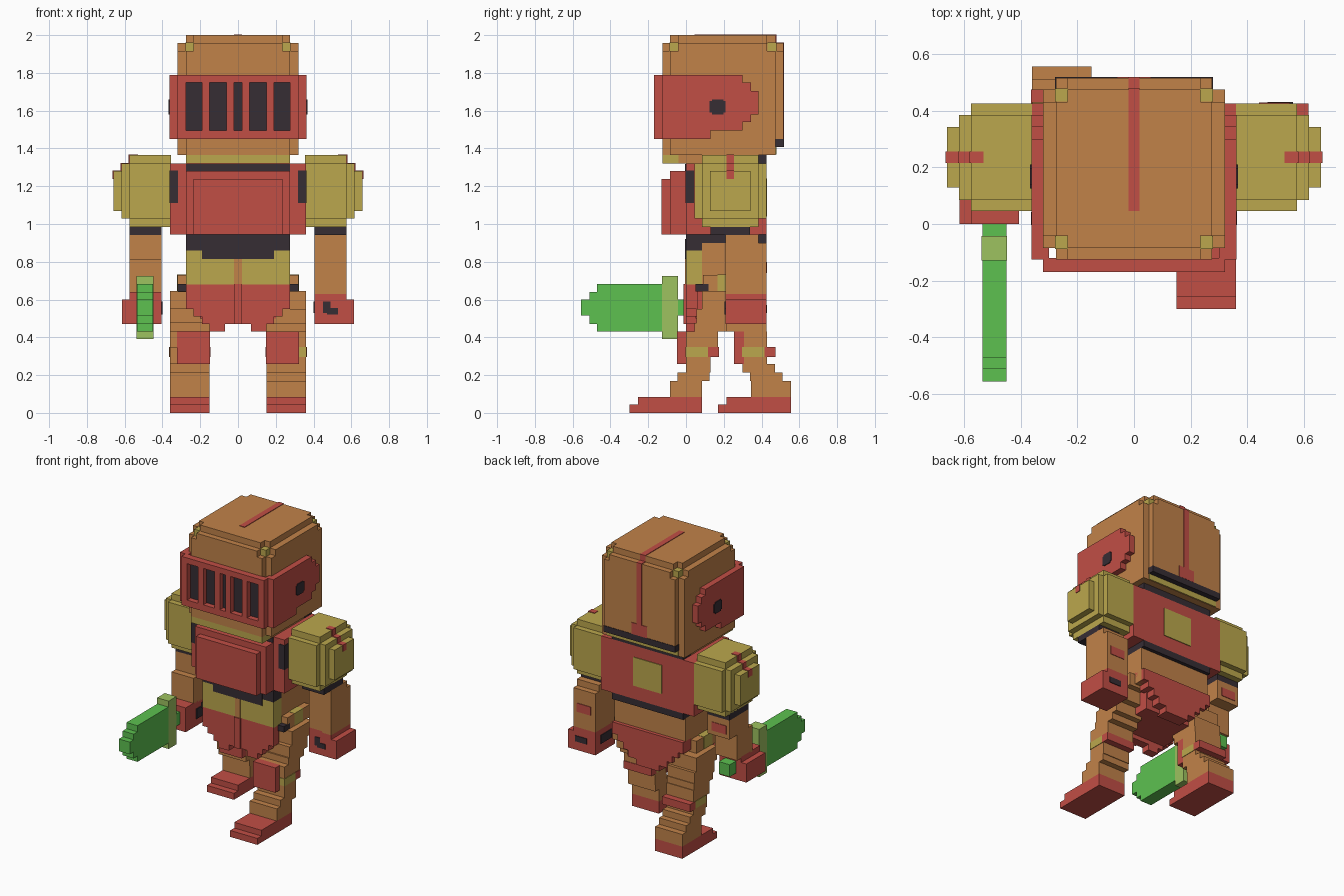
import bpy, bmesh
from mathutils import Matrix, Vector

cube = bpy.data.objects.get("Cube")
if cube:
    bpy.data.objects.remove(cube, do_unlink=True)


def material(name, rgb):
    lin = [((c / 255 + 0.055) / 1.055) ** 2.4 for c in rgb] + [1.0]
    m = bpy.data.materials.new(name)
    m.use_nodes = True
    m.diffuse_color = lin
    m.node_tree.nodes["Principled BSDF"].inputs["Base Color"].default_value = lin
    return m


TAN = material("tan", (193, 130, 73))
GOLD = material("gold", (187, 167, 77))
RED = material("red", (193, 78, 69))
DARK = material("dark", (54, 45, 52))
GREEN = material("green", (93, 193, 80))
LIME = material("lime", (158, 194, 96))


def part(name, mat, boxes, side=1, grow=0.0):
    """One object from boxes (x0, x1, y0, y1, z0, z1); side=-1 mirrors in x."""
    bm = bmesh.new()
    for x0, x1, y0, y1, z0, z1 in boxes:
        if side < 0:
            x0, x1 = -x1, -x0
        size = Vector((x1 - x0, y1 - y0, z1 - z0)) + Vector((2 * grow,) * 3)
        mid = Vector((x0 + x1, y0 + y1, z0 + z1)) / 2
        bmesh.ops.create_cube(bm, size=1, matrix=Matrix.Translation(mid) @ Matrix.Diagonal((*size, 1)))
    mesh = bpy.data.meshes.new(name)
    bm.to_mesh(mesh)
    bm.free()
    mesh.materials.append(mat)
    ob = bpy.data.objects.new(name, mesh)
    bpy.context.collection.objects.link(ob)
    return ob


def stack(x0, x1, rows):
    """Boxes of one x range from rows (z0, z1, y0, y1)."""
    return [(x0, x1, y0, y1, z0, z1) for z0, z1, y0, y1 in rows]


def wide(rows, y0, y1):
    """Boxes centred on x = 0 from rows (half width, z0, z1)."""
    return [(-w, w, y0, y1, z0, z1) for w, z0, z1 in rows]


# Head: core with stepped plates on the sides and top
part("head", TAN, [
    (-.275, .275, -.085, .475, 1.365, 1.957),
    (-.275, .275, -.125, .515, 1.41, 1.915),
    (-.235, .235, -.125, .515, 1.41, 1.957),
    (-.275, .275, -.125, .40, 1.365, 1.42),
    (-.32, .32, -.085, .475, 1.365, 1.915),
    (-.32, .32, -.04, .43, 1.365, 1.957),
    (-.275, .275, -.04, .43, 1.95, 2.0),
    (-.235, .235, -.085, .475, 1.95, 2.0),
    (-.275, .275, -.04, .34, 1.32, 1.37)])
part("head_corners", GOLD, [(x, x + .04, y, y + .04, 1.917, 1.957)
                            for x in (-.275, .235) for y in (-.085, .435)], grow=.003)
part("chin_trim", GOLD, [(-.275, .275, -.125, -.04, 1.32, 1.365),
                         (-.275, .275, .46, .48, 1.367, 1.408)])
part("nape_band", DARK, [(-.278, .278, .46, .518, 1.407, 1.45),
                         (-.275, .275, .34, .425, 1.32, 1.364)])
part("crest_stripe", RED, [(-.02, .02, .045, .475, 1.997, 2.004),
                           (-.02, .02, .47, .518, 1.955, 1.961),
                           (-.02, .02, .473, .479, 1.957, 2.004),
                           (-.02, .02, .512, .519, 1.45, 1.961),
                           (-.06, .06, .512, .519, 1.45, 1.53)])

# Visor: barred front, dark backing, stepped cheek plates
bars = [(-.32, -.275), (-.19, -.15), (-.062, -.022), (.022, .062), (.15, .19), (.275, .32)]
part("visor_front", RED, [(a, b, -.17, -.12, 1.45, 1.79) for a, b in bars] +
     [(-.32, .32, -.17, -.12, 1.45, 1.495), (-.32, .32, -.17, -.12, 1.75, 1.79)])
part("visor_slots", DARK, [(-.28, .28, -.132, -.124, 1.49, 1.755)])
for s, label in ((1, "left"), (-1, "right")):
    part(label + "_cheek_plate", RED, stack(.30, .362, [
        (1.45, 1.79, -.125, .13), (1.495, 1.79, .12, .30), (1.54, 1.75, .29, .345),
        (1.58, 1.705, .34, .385)]), s)
    part(label + "_cheek_rivet", DARK, [(.355, .367, .125, .21, 1.59, 1.65),
                                        (.355, .367, .137, .198, 1.58, 1.66)], s)

# Torso and stepped breastplate
part("torso", RED, [(-.36, .36, 0, .425, .945, 1.32)])
part("breastplate", RED, [(-.275, .275, -.085, .01, .945, 1.28),
                          (-.235, .235, -.13, -.08, .945, 1.237)])
part("collar_band", DARK, [(-.275, .275, -.006, .01, 1.28, 1.318)])
part("side_straps", DARK, [(-.36, -.32, 0, .04, 1.115, 1.28), (.32, .36, 0, .04, 1.115, 1.28)], grow=.003)
part("back_panel", GOLD, [(-.11, .11, .42, .43, 1.04, 1.24)])

# Waist, belt and loincloth
part("waist", TAN, [(-.275, .275, .085, .40, .66, .90), (-.02, .02, -.005, .05, .68, .815)])
part("waist_band", DARK, [(-.275, .275, 0, .425, .90, .946), (-.275, .275, 0, .086, .86, .92),
                          (-.19, .19, -.004, .06, .815, .92)])
part("belt", GOLD, [(-.275, .275, 0, .086, .68, .86)])
part("hips", RED, [(-.20, .20, .05, .36, .50, .68)])
part("front_cloth", RED, [(-.275, .275, 0, .06, .55, .683), (-.235, .235, 0, .06, .51, .56),
                          (-.19, .19, 0, .06, .47, .52),
                          (-.15, -.07, 0, .06, .43, .48), (.07, .15, 0, .06, .43, .48)])
part("cloth_fold", RED, [(-.022, .022, -.012, .01, .47, .683)])
part("back_cloth", RED, wide([(.275, .66, .74), (.235, .62, .67), (.19, .575, .63),
                              (.15, .53, .58), (.09, .49, .54)], .34, .425))
for s, label in ((1, "left"), (-1, "right")):
    part(label + "_hip_loop", GOLD, [(.27, .32, .17, .26, .645, .73)], s, .002)
    part(label + "_hip_strap", DARK, [(.27, .32, .05, .12, .643, .683)], s)

# Shoulder guards with stepped outer faces and a red stripe
for s, label in ((1, "left"), (-1, "right")):
    part(label + "_shoulder_guard", GOLD, [
        (.355, .575, .045, .425, 1.03, 1.32), (.355, .575, .085, .385, .985, 1.365),
        (.57, .617, .085, .385, 1.03, 1.32), (.61, .66, .128, .342, 1.07, 1.28)], s)
    part(label + "_shoulder_stripe", RED, [
        (.53, .58, .215, .255, 1.32, 1.369), (.57, .621, .215, .255, 1.28, 1.324),
        (.61, .664, .215, .255, 1.237, 1.284)], s)
    part(label + "_arm_band", DARK, [(.405, .575, .13, .34, .943, .99)], s)

# Left arm hangs back, right arm reaches forward
part("left_arm", TAN, stack(.405, .575, [(.895, .945, .21, .385), (.63, .90, .21, .425)]))
part("right_arm", TAN, stack(.405, .575, [(.81, .945, .13, .34), (.63, .815, .085, .255)]), -1)
part("left_hand", RED, [(.405, .575, .21, .425, .47, .64), (.405, .615, .21, .425, .47, .60)])
part("right_hand", RED, [(.405, .575, 0, .21, .47, .64), (.405, .615, 0, .21, .47, .60)], -1)
part("arm_patches", RED, [(.44, .55, .42, .429, .74, .80), (-.55, -.44, .335, .344, .84, .90)])
part("left_grip", DARK, [(.45, .49, .205, .215, .53, .59), (.47, .53, .205, .215, .52, .555),
                         (.40, .41, .25, .37, .53, .59), (.47, .56, .42, .43, .53, .57)])
part("right_grip", DARK, [(-.41, -.40, .115, .20, .52, .59)])

# Sword
part("sword_blade", GREEN, stack(-.535, -.45, [(.43, .683, -.47, -.12), (.47, .64, -.512, -.46),
                                               (.515, .60, -.555, -.50)]))
part("sword_guard", LIME, stack(-.537, -.448, [(.39, .725, -.128, -.043)]))
part("sword_handle", GREEN, stack(-.535, -.45, [(.515, .60, -.05, .28)]))

# Legs: left strides forward, right trails behind
LEFT = [(.085, .17, -.085, .085), (.17, .215, -.045, .125), (.215, .345, 0, .13),
        (.345, .43, 0, .17), (.43, .475, .045, .215), (.475, .55, .055, .255),
        (.55, .645, .085, .30)]
RIGHT = [(.085, .17, .345, .555), (.17, .215, .34, .512), (.215, .26, .30, .472),
         (.26, .345, .28, .43), (.345, .43, .255, .43), (.43, .475, .215, .425),
         (.475, .55, .20, .42), (.55, .645, .17, .40)]
for s, label, rows, knee, foot in ((1, "left", LEFT, -.045, -.30), (-1, "right", RIGHT, .255, .17)):
    part(label + "_leg", TAN, stack(.15, .36, rows) + [(.15, .32, .09, .34, .64, .73)], s)
    part(label + "_knee_plate", RED, stack(.15, .32, [(.26, .43, knee, knee + .05)]), s, .002)
    back = rows[2][3] if s > 0 else .43
    part(label + "_knee_band", GOLD, stack(.15, .36, [(.30, .345, knee + .045, back)]), s, .003)
    part(label + "_knee_strap", RED, stack(.15, .36, [(.30, .345, back - .01, back + .04)]), s, .004)
    part(label + "_foot", RED, stack(.15, .36, [(0, .045, foot, foot + .385),
                                                (.04, .085, foot + .045, foot + .385)]), s)
